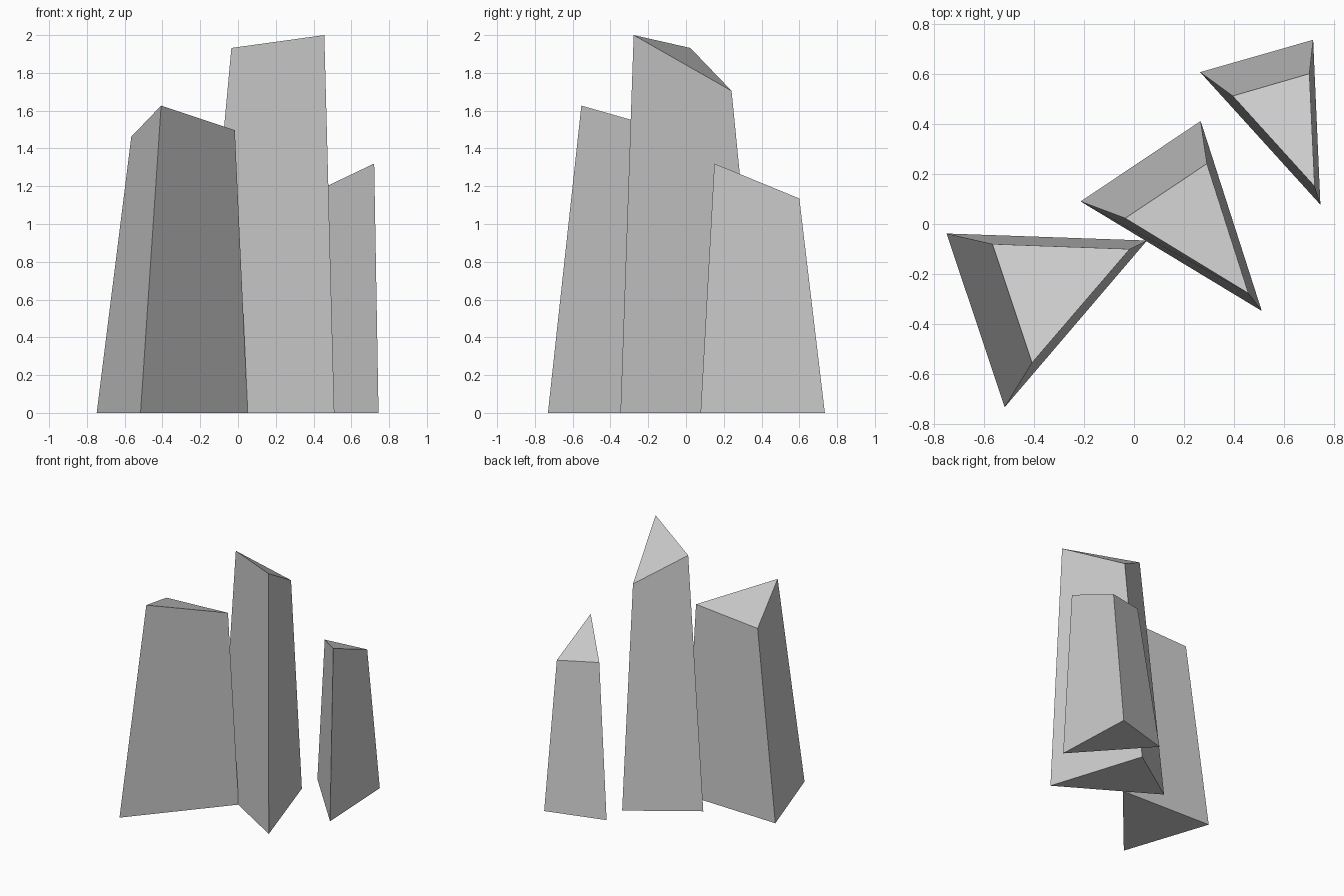
import bpy
import bmesh

if "Cube" in bpy.data.objects:
    bpy.data.objects.remove(bpy.data.objects["Cube"])


def crystal(name, base, top):
    """Tapered three-sided shard: base points on the ground, slanted cut on top."""
    bm = bmesh.new()
    low = [bm.verts.new((x, y, 0)) for x, y in base]
    high = [bm.verts.new(p) for p in top]
    bm.faces.new(low[::-1])
    bm.faces.new(high)
    n = len(low)
    for i in range(n):
        j = (i + 1) % n
        bm.faces.new((low[i], low[j], high[j], high[i]))
    bmesh.ops.recalc_face_normals(bm, faces=bm.faces[:])
    mesh = bpy.data.meshes.new(name)
    bm.to_mesh(mesh)
    bm.free()
    obj = bpy.data.objects.new(name, mesh)
    bpy.context.collection.objects.link(obj)
    return obj


# Medium shard, front left
crystal("left_shard",
        [(-0.748, -0.038), (-0.516, -0.731), (0.052, -0.066)],
        [(-0.565, -0.08, 1.462), (-0.407, -0.554, 1.627), (-0.017, -0.10, 1.497)])

# Tallest shard, centre
crystal("centre_shard",
        [(-0.213, 0.09), (0.51, -0.347), (0.266, 0.411)],
        [(-0.035, 0.023, 1.932), (0.457, -0.277, 2.0), (0.291, 0.241, 1.705)])

# Short shard, back right
crystal("right_shard",
        [(0.264, 0.606), (0.744, 0.077), (0.715, 0.735)],
        [(0.394, 0.511, 1.164), (0.721, 0.15, 1.32), (0.70, 0.60, 1.135)])
